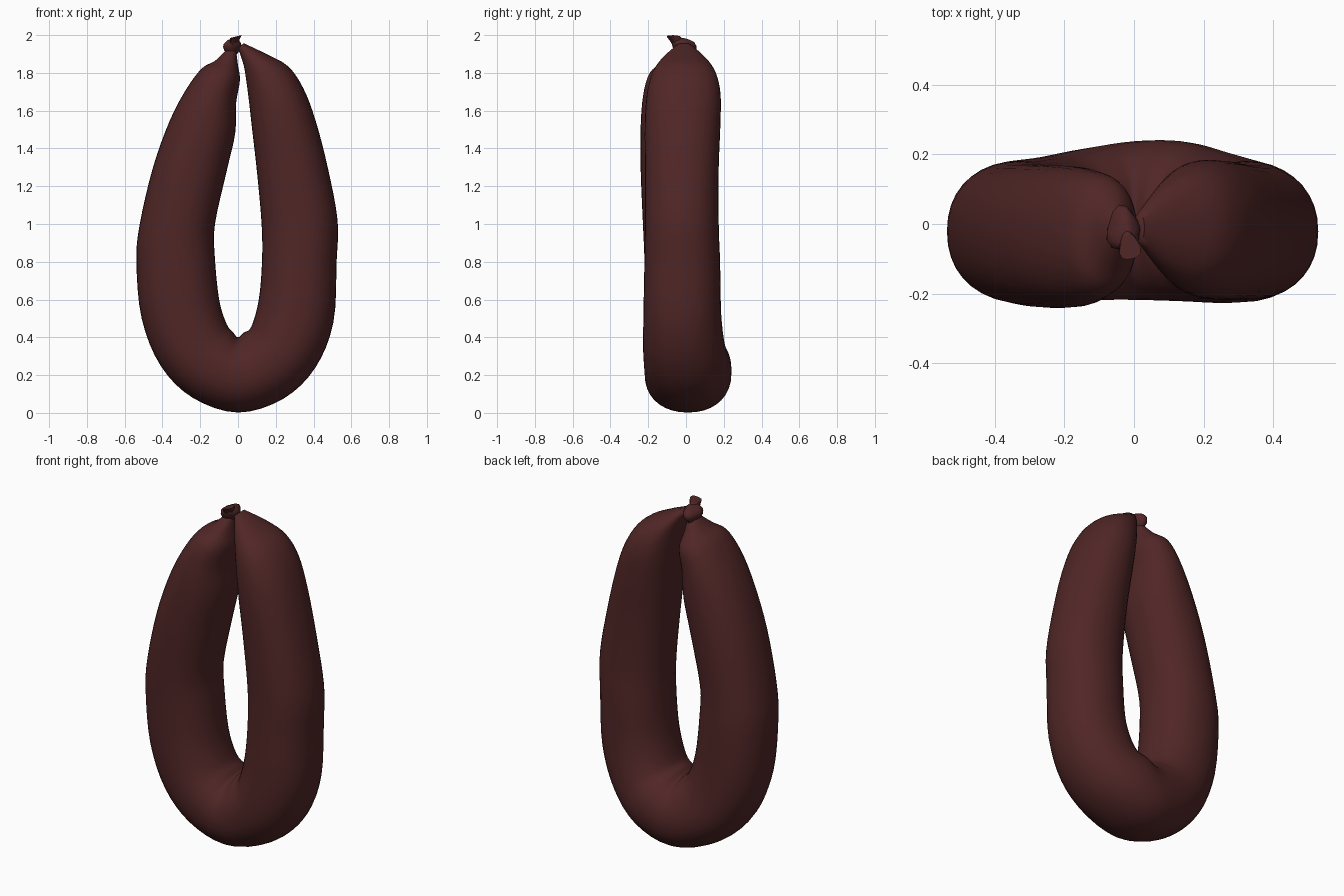
import bpy, bmesh, math
from mathutils import Vector

if "Cube" in bpy.data.objects:
    bpy.data.objects.remove(bpy.data.objects["Cube"])

skin = bpy.data.materials.new("dark sausage red")
skin.diffuse_color = (0.082, 0.0195, 0.0195, 1)
skin.use_nodes = True
skin.node_tree.nodes["Principled BSDF"].inputs["Base Color"].default_value = skin.diffuse_color


def smooth_path(rows, steps):
    """Catmull-Rom interpolation through rows of numbers."""
    out = []
    for i in range(len(rows) - 1):
        p = [Vector(rows[max(0, min(len(rows) - 1, i + k))]) for k in (-1, 0, 1, 2)]
        for s in range(steps):
            t = s / steps
            out.append(0.5 * (2 * p[1] + (p[2] - p[0]) * t
                              + (2 * p[0] - 5 * p[1] + 4 * p[2] - p[3]) * t * t
                              + (3 * p[1] - p[0] - 3 * p[2] + p[3]) * t ** 3))
    out.append(Vector(rows[-1]))
    return out


def skin_rings(name, rings, angle):
    """Bridge a list of closed rings into one capped tube."""
    bm = bmesh.new()
    loops = [[bm.verts.new(c) for c in ring] for ring in rings]
    n = len(loops[0])
    for a, b in zip(loops, loops[1:]):
        for j in range(n):
            bm.faces.new((a[j], a[(j + 1) % n], b[(j + 1) % n], b[j]))
    bm.faces.new(loops[0])
    bm.faces.new(loops[-1])
    bmesh.ops.recalc_face_normals(bm, faces=bm.faces)
    mesh = bpy.data.meshes.new(name)
    bm.to_mesh(mesh)
    bm.free()
    mesh.materials.append(skin)
    ob = bpy.data.objects.new(name, mesh)
    bpy.context.collection.objects.link(ob)
    bpy.ops.object.select_all(action='DESELECT')
    ob.select_set(True)
    bpy.context.view_layer.objects.active = ob
    bpy.ops.object.shade_smooth_by_angle(angle=math.radians(angle))
    return ob


def spow(v, e):
    return math.copysign(abs(v) ** e, v)


# Sausage loop: outer x, z / inner x, z / depth centre, half depth
sections = [
    (-0.055, 1.93, -0.010, 1.92, -0.02, 0.03),
    (-0.12, 1.865, 0.000, 1.84, -0.03, 0.10),
    (-0.19, 1.825, 0.010, 1.76, -0.03, 0.165),
    (-0.27, 1.72, -0.010, 1.64, -0.035, 0.192),
    (-0.36, 1.55, -0.015, 1.48, -0.037, 0.203),
    (-0.45, 1.30, -0.060, 1.28, -0.035, 0.205),
    (-0.52, 1.00, -0.122, 1.00, -0.028, 0.20),
    (-0.538, 0.80, -0.123, 0.83, -0.02, 0.20),
    (-0.51, 0.50, -0.100, 0.60, -0.015, 0.20),
    (-0.41, 0.25, -0.060, 0.47, -0.01, 0.205),
    (-0.24, 0.08, -0.025, 0.425, 0.0, 0.218),
    (0.0, 0.002, 0.0, 0.40, 0.01, 0.228),
    (0.24, 0.075, 0.030, 0.425, 0.008, 0.23),
    (0.41, 0.24, 0.070, 0.455, -0.01, 0.217),
    (0.505, 0.48, 0.110, 0.60, -0.02, 0.205),
    (0.522, 0.80, 0.127, 0.80, -0.02, 0.20),
    (0.527, 1.02, 0.125, 1.00, -0.022, 0.195),
    (0.475, 1.30, 0.100, 1.28, -0.022, 0.195),
    (0.41, 1.55, 0.075, 1.50, -0.018, 0.20),
    (0.345, 1.72, 0.058, 1.65, -0.012, 0.195),
    (0.265, 1.835, 0.045, 1.75, -0.01, 0.17),
    (0.15, 1.90, 0.030, 1.84, -0.01, 0.12),
    (0.03, 1.957, 0.0, 1.93, -0.01, 0.04),
]
SIDES = 36
rings = []
for xo, zo, xi, zi, yc, ry in smooth_path([s[:6] for s in sections], 4):
    mid = Vector(((xo + xi) / 2, yc, (zo + zi) / 2))
    half = Vector(((xo - xi) / 2, 0, (zo - zi) / 2))
    ring = []
    for j in range(SIDES):
        a = 2 * math.pi * j / SIDES
        ring.append(mid + half * spow(math.cos(a), 0.92)
                    + Vector((0, ry * spow(math.sin(a), 0.92), 0)))
    rings.append(ring)
skin_rings("sausage_loop", rings, 60)


def twist(name, rows, turn):
    """Lumpy pinched skin: x, y, z, radius x, radius y."""
    out = []
    for i, (x, y, z, rx, ry) in enumerate(smooth_path(rows, 2)):
        ring = []
        for j in range(14):
            a = 2 * math.pi * j / 14
            r = 1 + 0.12 * math.cos(3 * a + turn * i)
            ring.append((x + rx * r * math.cos(a), y + ry * r * math.sin(a),
                         z + 0.25 * rx * math.cos(a)))
        out.append(ring)
    skin_rings(name, out, 50)


# Pinched knot joining both ends, and the short tail of casing above it
twist("knot", [(-0.03, -0.01, 1.89, 0.02, 0.03), (-0.03, -0.01, 1.93, 0.045, 0.06),
               (-0.035, -0.02, 1.96, 0.042, 0.06), (-0.03, -0.03, 1.98, 0.02, 0.03)], 0.4)
twist("casing_tail", [(-0.025, -0.035, 1.94, 0.025, 0.03), (-0.02, -0.05, 1.97, 0.025, 0.035),
                      (-0.012, -0.068, 1.992, 0.03, 0.037)], 0.3)
